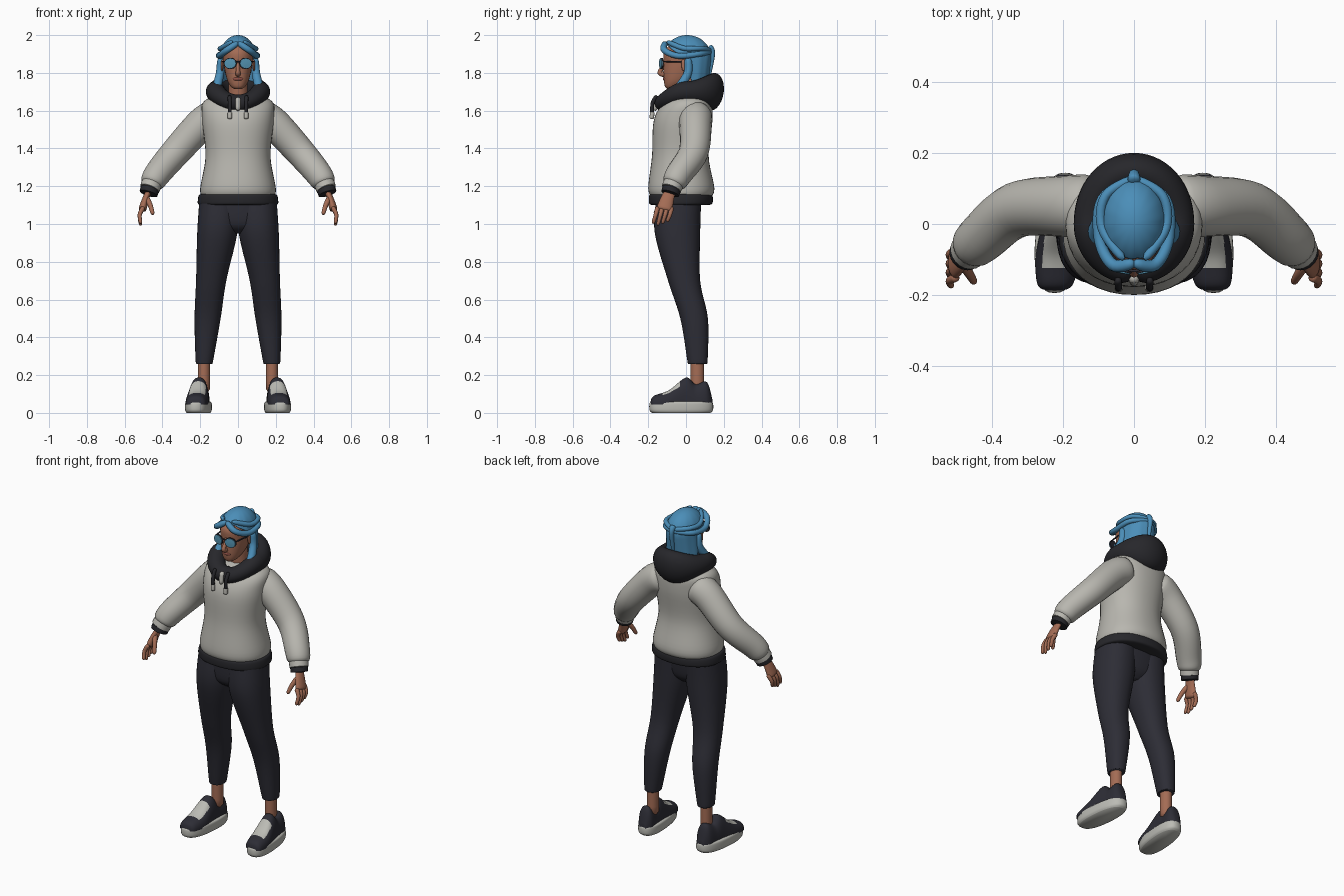
import bpy, bmesh, math
from mathutils import Vector

cube = bpy.data.objects.get("Cube")
if cube:
    bpy.data.objects.remove(cube)


def material(name, red, green, blue):
    mat = bpy.data.materials.new(name)
    mat.use_nodes = True
    mat.diffuse_color = (red, green, blue, 1)
    shader = mat.node_tree.nodes["Principled BSDF"]
    shader.inputs["Base Color"].default_value = (red, green, blue, 1)
    shader.inputs["Roughness"].default_value = 0.8
    return mat


SKIN = material("skin", .37, .15, .09)
LIP = material("lip", .27, .08, .06)
HAIR = material("hair blue", .07, .27, .48)
LENS = material("lens blue", .09, .3, .45)
GREY = material("fleece grey", .48, .47, .43)
DARK = material("charcoal", .02, .02, .024)
NAVY = material("trouser navy", .026, .026, .036)
SOLE = material("sole grey", .5, .5, .46)
ACROSS, ALONG, UP = Vector((1, 0, 0)), Vector((0, 1, 0)), Vector((0, 0, 1))


def smooth(rows, steps=6):
    """Pass a soft curve through rows of numbers."""
    last = len(rows) - 1
    result = []
    for i in range(last):
        before, start, end, after = (rows[max(0, min(last, i + k))] for k in (-1, 0, 1, 2))
        for j in range(steps):
            t = j / steps
            ease_in, ease_out = t * (1 - t) ** 2 / 2, t * t * (t - 1) / 2
            mix = t * t * (3 - 2 * t)
            result.append([b + (c - b) * mix + (c - a) * ease_in + (d - b) * ease_out
                           for a, b, c, d in zip(before, start, end, after)])
    return result + [list(rows[last])]


def angles(count):
    return [math.tau * i / count for i in range(count)]


def power(value, exponent):
    return math.copysign(abs(value) ** (2 / exponent), value)


def bridge(name, mat, rings, side=1, caps=(0, -1)):
    """Join equal rings of points into one smooth shaded object."""
    bm = bmesh.new()
    loops = [[bm.verts.new((side * x, y, z)) for x, y, z in ring] for ring in rings]
    for low, high in zip(loops, loops[1:]):
        for i in range(len(low)):
            bm.faces.new((low[i - 1], low[i], high[i], high[i - 1]))
    for cap in caps:
        bm.faces.new(loops[cap])
    bmesh.ops.recalc_face_normals(bm, faces=bm.faces)
    mesh = bpy.data.meshes.new(name)
    bm.to_mesh(mesh)
    bm.free()
    mesh.materials.append(mat)
    mesh.shade_smooth()
    mesh.set_sharp_from_angle(angle=math.radians(65))
    obj = bpy.data.objects.new(name, mesh)
    bpy.context.collection.objects.link(obj)
    return obj


def stack(name, mat, rows, side=1, exponent=2.2, shear=0):
    """Level oval sections: height, centre x, half width, front y, back y."""
    rings = []
    for z, centre, half, front, back in smooth(rows):
        ring = []
        for a in angles(40):
            y = (front + back) / 2 + (back - front) / 2 * power(math.sin(a), exponent)
            ring.append((centre + half * power(math.cos(a), exponent) + shear * y, y, z))
        rings.append(ring)
    return bridge(name, mat, rings, side)


def tube(name, mat, start, end, path, side=1, flat=1, ref=ALONG):
    """Round-ended limb along a path, tapering between two radii."""
    points = [Vector(p) for p in smooth(path)]
    last = len(points) - 1
    rings = []
    for i, point in enumerate(points):
        t = i / last
        heading = (points[min(i + 1, last)] - points[max(i - 1, 0)]).normalized()
        tall = (ref - ref.dot(heading) * heading).normalized()
        wide = tall.cross(heading) * flat
        radius = (start + (end - start) * t) * math.sqrt(max(.15, 1 - (2 * t - 1) ** 10))
        rings.append([point + radius * (math.cos(a) * wide + math.sin(a) * tall) for a in angles(20)])
    return bridge(name, mat, rings, side)


# Hoodie body, hem and pelvis
stack("hoodie_body", GREY, [(1.14, 0, .19, -.18, .13), (1.19, 0, .2, -.2, .15), (1.36, 0, .172, -.18, .12),
                            (1.55, 0, .19, -.17, .14), (1.65, 0, .18, -.11, .13), (1.69, 0, .07, -.02, .06)])
stack("hoodie_hem", DARK, [(1.1, 0, .2, -.18, .12), (1.11, 0, .213, -.195, .14),
                           (1.15, 0, .208, -.195, .14), (1.16, 0, .19, -.18, .12)])
stack("pelvis", NAVY, [(.95, 0, .06, -.1, .02), (1, 0, .18, -.15, .06), (1.13, 0, .2, -.16, .08)])

# Hood: an oval roll round the neck, low in front and tall behind
hood = []
for a in angles(64):
    front, back = max(-math.sin(a), 0) ** 2, max(math.sin(a), 0) ** 2
    notch = 1 - .1 * front * math.exp(-(10 * math.cos(a)) ** 2)
    ring = []
    for b in angles(24):
        reach = .12 + .02 * back + (.05 + .01 * back) * math.cos(b) + .01 * back * math.sin(b)
        height = 1.7 - .06 * front + (.055 - .01 * front + .045 * back) * math.sin(b)
        ring.append((reach * math.cos(a) * notch, reach * math.sin(a) * notch, height))
    hood.append(ring)
bridge("hood", DARK, hood + hood[:1], caps=())
tube("collar_tab", GREY, .016, .012, [(0, -.15, 1.67), (0, -.165, 1.6)])

# Neck, head and face
tube("neck", SKIN, .055, .048, [(0, .02, 1.6), (0, 0, 1.8)])
stack("head", SKIN, [(1.715, 0, .02, -.1, -.05), (1.73, 0, .04, -.112, -.02), (1.77, 0, .06, -.118, .04),
                     (1.85, 0, .076, -.118, .1), (1.92, 0, .077, -.113, .12), (1.98, 0, .03, -.04, .06)])
tube("nose", SKIN, .008, .015, [(0, -.11, 1.87), (0, -.126, 1.83), (0, -.138, 1.8), (0, -.11, 1.79)], ref=ACROSS)
tube("lips", LIP, .01, .01, [(-.025, -.104, 1.768), (0, -.113, 1.768), (.025, -.104, 1.768)], ref=UP)
tube("glasses_bridge", NAVY, .004, .004, [(-.02, -.132, 1.86), (.02, -.132, 1.86)], ref=UP)

# Hair shell: a dome that falls to a hairline set by direction
rings = []
for step in range(1, 26):
    ring = []
    for a in angles(64):
        back = math.sin(a)
        edge = 1.87 - .08 * back if back < 0 else 1.87 - .2 * min(1, 2.5 * back)
        z = 2 - (2 - edge) * (step / 25) ** 2
        rise = (z - 1.88) / .12
        dome = math.sqrt(1 - rise * rise) if rise > 0 else 1
        drop = max(0, -rise)
        wave = 1 + .012 * math.sin(14 * a) * step / 25
        ring.append(((.097 * dome + .007 * drop) * math.cos(a) * wave,
                     .006 + (.128 * dome - .015 * drop) * back * wave, z))
    rings.append(ring)
shell = bridge("hair_shell", HAIR, rings, caps=(0,))
shell.modifiers.new("thickness", "SOLIDIFY").thickness = .014
tube("hair_knot", HAIR, .02, .008, [(0, .12, 1.94), (0, .14, 1.9), (0, .12, 1.77)], ref=ACROSS)

for side, label in ((1, "left_"), (-1, "right_")):
    # Swept strands, temple lock and ear
    tube(label + "fringe", HAIR, .018, .013, [(0, -.11, 1.96), (.06, -.115, 1.92), (.098, -.04, 1.89),
                                             (.09, .07, 1.9), (0, .133, 1.91)], side, ref=UP)
    tube(label + "side_strand", HAIR, .014, .013, [(.03, -.1, 1.965), (.09, -.01, 1.93),
                                                  (.08, .08, 1.93), (0, .13, 1.92)], side, ref=UP)
    tube(label + "lock", HAIR, .02, .026, [(.09, .01, 1.88), (.095, .01, 1.8),
                                          (.11, -.04, 1.72), (.09, -.09, 1.68)], side)
    tube(label + "ear", SKIN, .018, .01, [(.08, -.01, 1.87), (.085, -.01, 1.81)], side, flat=.5)

    # Sunglasses
    tube(label + "lens_rim", NAVY, .03, .03, [(.039, -.125, 1.85), (.041, -.133, 1.85)], side, 1.15, UP)
    tube(label + "lens", LENS, .026, .026, [(.039, -.125, 1.85), (.042, -.138, 1.85)], side, 1.2, UP)
    tube(label + "temple_arm", NAVY, .004, .004, [(.07, -.12, 1.86), (.085, 0, 1.86)], side, ref=UP)

    # Drawstring
    tube(label + "drawstring", DARK, .01, .01, [(.045, -.155, 1.68), (.044, -.177, 1.64), (.043, -.18, 1.58)], side)
    tube(label + "string_tip", GREY, .012, .012, [(.043, -.179, 1.595), (.043, -.181, 1.555)], side)

    # Sleeve, cuffs and hand
    tube(label + "sleeve", GREY, .095, .062, [(.1, .05, 1.58), (.19, .05, 1.53), (.33, .04, 1.38),
                                             (.43, -.04, 1.26), (.46, -.07, 1.2)], side)
    tube(label + "cuff", GREY, .054, .054, [(.45, -.06, 1.23), (.47, -.08, 1.18)], side)
    tube(label + "inner_cuff", DARK, .05, .049, [(.465, -.075, 1.19), (.475, -.085, 1.157)], side)
    tube(label + "palm", SKIN, .027, .045, [(.47, -.08, 1.18), (.49, -.1, 1.13), (.508, -.116, 1.07)], side, .5)
    for i, finger in enumerate(("index", "middle", "ring", "little")):
        y, tip = -.15 + .025 * i, 1 + .01 * abs(i - 1)
        tube(label + finger + "_finger", SKIN, .013, .009,
             [(.5, y, 1.09), (.52, y - .01, 1.05), (.515, y - .025, tip - .008)], side)
    tube(label + "thumb", SKIN, .016, .01, [(.485, -.11, 1.14), (.465, -.14, 1.1), (.45, -.165, 1.05)], side)

    # Trouser leg and ankle
    stack(label + "trouser_leg", NAVY, [(1.12, .1, .105, -.16, .08), (.95, .11, .106, -.165, .075),
                                        (.7, .142, .08, -.095, .075), (.5, .161, .069, -.03, .116),
                                        (.29, .177, .048, .005, .115), (.26, .178, .042, .01, .11)], side)
    tube(label + "ankle", SKIN, .036, .036, [(.18, .06, .32), (.18, .06, .1)], side, flat=.9)

    # Shoe: sole, and an upper with a light lace panel
    stack(label + "shoe_sole", SOLE, [(0, .207, .06, -.18, .13), (.015, .207, .067, -.193, .143),
                                      (.05, .207, .067, -.193, .143), (.06, .207, .06, -.18, .13)],
          side, exponent=2.5, shear=-.09)
    upper = []
    for y, half, top in smooth([(-.188, .02, .06), (-.17, .05, .09), (-.09, .062, .12), (0, .053, .187),
                                (.05, .05, .152), (.11, .045, .163), (.14, .02, .07)], 8):
        arch = [a / 2 for a in angles(56)] + [math.pi]
        upper.append([(.207 - .09 * y + half * power(math.cos(a), 2.5), y,
                       .045 + (top - .045) * power(math.sin(a), 2.3)) for a in arch])
    shoe = bridge(label + "shoe_upper", NAVY, upper, side)
    shoe.data.materials.append(SOLE)
    for face in shoe.data.polygons:
        x, y, z = face.center
        if -.125 < y < -.03 and abs(abs(x) - .207 + .09 * y) < .042 and face.normal.z > .25:
            face.material_index = 1
